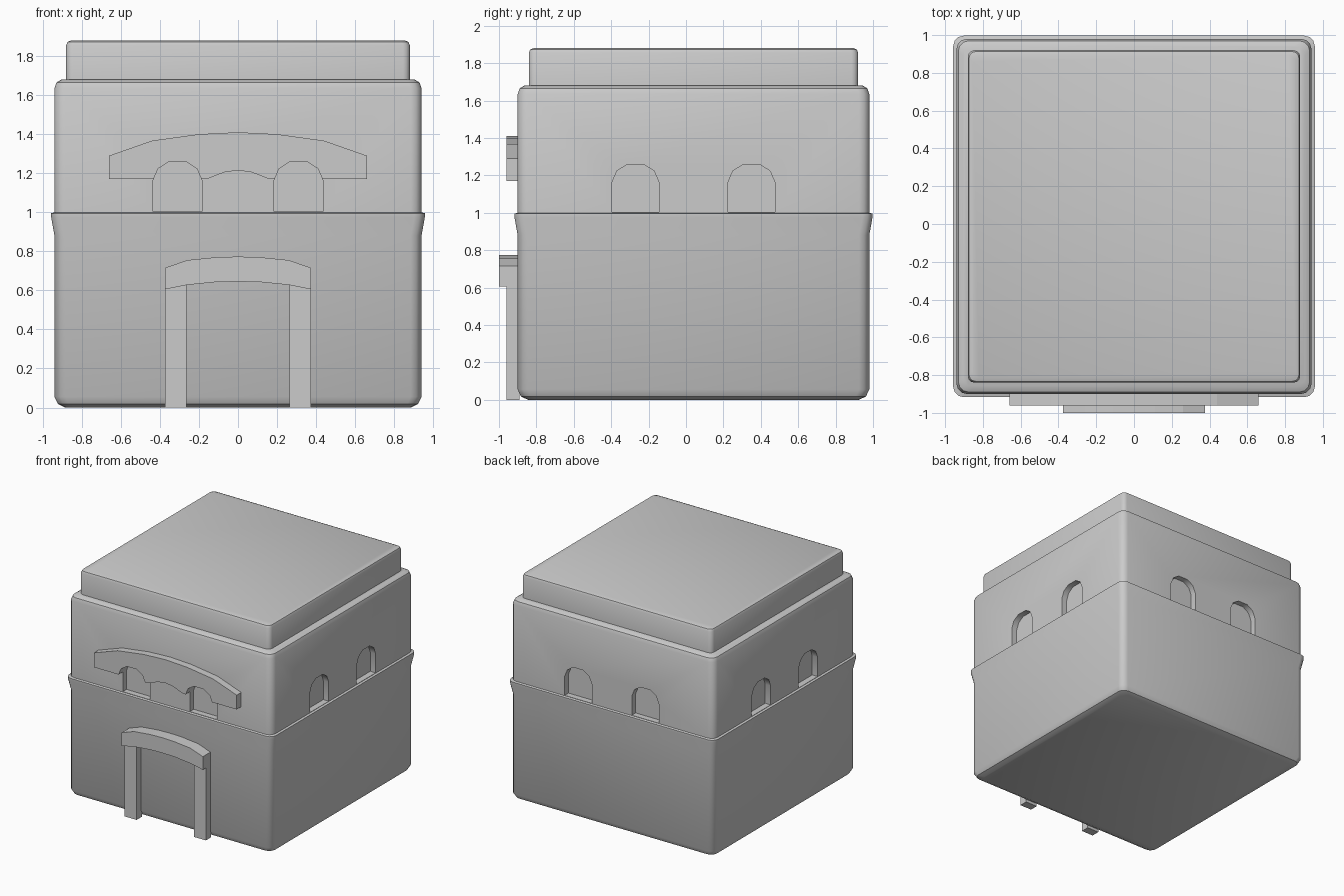
import bpy, bmesh, math
from mathutils import Matrix, Vector

if "Cube" in bpy.data.objects:
    bpy.data.objects.remove(bpy.data.objects["Cube"])

CY = 0.04  # centre of the building in y


def finish(name, bm):
    bmesh.ops.recalc_face_normals(bm, faces=bm.faces)
    me = bpy.data.meshes.new(name)
    bm.to_mesh(me)
    bm.free()
    ob = bpy.data.objects.new(name, me)
    bpy.context.collection.objects.link(ob)
    return ob


def activate(ob):
    bpy.ops.object.select_all(action='DESELECT')
    ob.select_set(True)
    bpy.context.view_layer.objects.active = ob


def smooth(ob, deg=35):
    activate(ob)
    bpy.ops.object.shade_smooth_by_angle(angle=math.radians(deg))


def ring(bm, half, z, r, seg=3):
    verts = []
    for k, (sx, sy) in enumerate([(1, 1), (-1, 1), (-1, -1), (1, -1)]):
        for i in range(seg + 1):
            a = math.pi / 2 * (k + i / seg)
            verts.append(bm.verts.new((sx * (half - r) + r * math.cos(a),
                                       sy * (half - r) + r * math.sin(a) + CY, z)))
    return verts


def loft(name, profile, r):
    """Stack rounded squares given as (half width, z)."""
    bm = bmesh.new()
    rings = [ring(bm, h, z, r) for h, z in profile]
    n = len(rings[0])
    for a, b in zip(rings, rings[1:]):
        for i in range(n):
            bm.faces.new((a[i], a[(i + 1) % n], b[(i + 1) % n], b[i]))
    bm.faces.new(rings[0])
    bm.faces.new(rings[-1])
    return finish(name, bm)


def extrude_xz(bm, pts, y0, y1):
    f = bm.faces.new([bm.verts.new((x, y0, z)) for x, z in pts])
    out = bmesh.ops.extrude_face_region(bm, geom=[f])['geom']
    moved = [v for v in out if isinstance(v, bmesh.types.BMVert)]
    bmesh.ops.translate(bm, verts=moved, vec=(0, y1 - y0, 0))
    return [v for v in f.verts] + moved


def mirror(half):
    """Mirror a right-hand outline whose points run from x = 0 back to x = 0."""
    return half + [(-x, z) for x, z in reversed(half) if x > 0]


def slab(name, pts, y0, y1):
    bm = bmesh.new()
    extrude_xz(bm, pts, y0, y1)
    return finish(name, bm)


# Walls with flared ledge between the storeys
walls = loft("walls", [(0.885, 0), (0.922, 0.018), (0.94, 0.055), (0.94, 0.88),
                       (0.957, 0.975), (0.957, 0.995), (0.94, 1.0), (0.94, 1.635),
                       (0.93, 1.665), (0.905, 1.68)], 0.055)

# Raised roof block
roof = loft("roof_block", [(0.88, 1.65), (0.88, 1.855), (0.873, 1.873), (0.855, 1.88)], 0.035)

# Arched hood over the front windows
hood = slab("window_hood", mirror([(0, 1.41), (0.2, 1.40), (0.44, 1.367), (0.66, 1.29),
                                   (0.66, 1.17), (0.16, 1.17), (0.07, 1.205), (0, 1.215)]),
            -0.96, -0.89)

# Arched window recesses, two on each side
bm = bmesh.new()
arch = [(0.125, 1.0), (0.125, 1.16), (0.10, 1.22), (0.045, 1.255),
        (-0.045, 1.255), (-0.10, 1.22), (-0.125, 1.16), (-0.125, 1.0)]
for k in range(4):
    for cx in (-0.31, 0.31):
        vs = extrude_xz(bm, [(x + cx, z + 0.003) for x, z in arch], -1.1, -0.89)
        bmesh.ops.rotate(bm, verts=vs, cent=(0, 0, 0),
                         matrix=Matrix.Rotation(k * math.pi / 2, 3, 'Z'))
bmesh.ops.translate(bm, verts=bm.verts, vec=(0, CY, 0))
cutter = finish("window_cutter", bm)
cutter.hide_render = True
for ob in (walls, hood):
    mod = ob.modifiers.new("windows", 'BOOLEAN')
    mod.operation = 'DIFFERENCE'
    mod.solver = 'EXACT'
    mod.object = cutter
    activate(ob)
    bpy.ops.object.modifier_apply(modifier=mod.name)
bpy.data.objects.remove(cutter)

# Door posts and curved lintel
for side, s in (("left", -1), ("right", 1)):
    slab("door_post_" + side, [(s * 0.265, 0), (s * 0.375, 0), (s * 0.375, 0.62),
                               (s * 0.265, 0.64)], -0.96, -0.89)
slab("door_lintel", mirror([(0, 0.773), (0.11, 0.77), (0.26, 0.755), (0.375, 0.715),
                            (0.375, 0.605), (0.26, 0.628), (0.11, 0.643), (0, 0.645)]),
     -1.0, -0.89)

smooth(walls)
smooth(roof)
